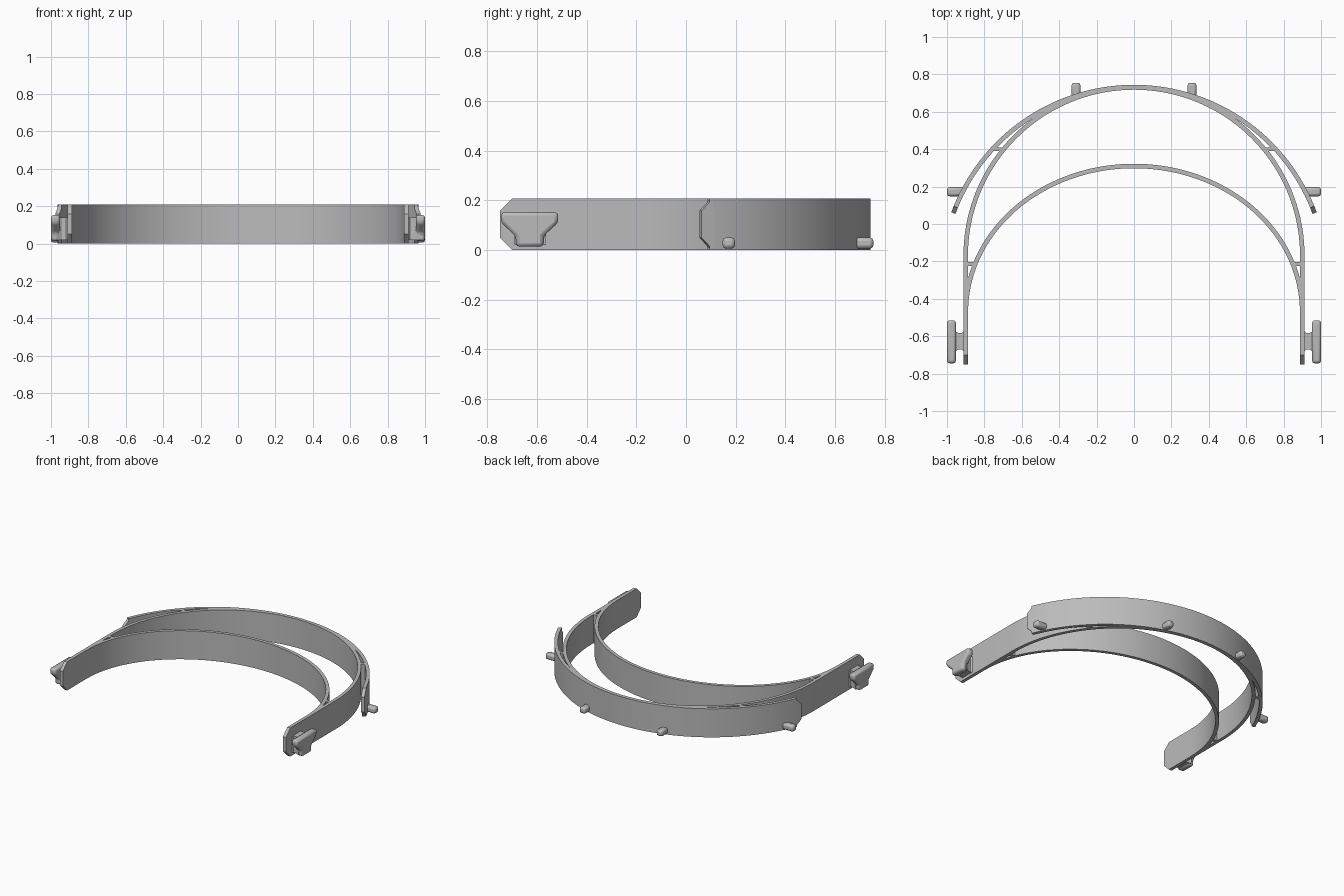
import bpy, bmesh
from math import sin, cos, pi, asin
from mathutils import Vector

if "Cube" in bpy.data.objects:
    bpy.data.objects.remove(bpy.data.objects["Cube"])

HEIGHT, THICK, CHAMFER = 0.208, 0.024, 0.05

grey = bpy.data.materials.new("plain grey")
grey.use_nodes = True
grey.diffuse_color = (0.5, 0.5, 0.5, 1)
grey.node_tree.nodes["Principled BSDF"].inputs["Base Color"].default_value = (0.5, 0.5, 0.5, 1)


def finish(name, bm, bevel=0):
    bmesh.ops.recalc_face_normals(bm, faces=bm.faces)
    mesh = bpy.data.meshes.new(name)
    bm.to_mesh(mesh)
    bm.free()
    mesh.materials.append(grey)
    obj = bpy.data.objects.new(name, mesh)
    bpy.context.collection.objects.link(obj)
    bpy.ops.object.select_all(action='DESELECT')
    obj.select_set(True)
    bpy.context.view_layer.objects.active = obj
    if bevel:
        mod = obj.modifiers.new("rounded edges", 'BEVEL')
        mod.width, mod.segments, mod.limit_method = bevel, 2, 'ANGLE'
    bpy.ops.object.shade_smooth_by_angle(angle=pi / 6)
    return obj


def band(name, path, chamfer=0):
    """Sweep an upright strip along a plan path, with clipped end corners."""
    bm = bmesh.new()
    pts = [Vector(p) for p in path]
    last = len(pts) - 1
    if chamfer:
        pts.insert(1, pts[0] + (pts[1] - pts[0]).normalized() * chamfer)
        pts.insert(-1, pts[-1] + (pts[-2] - pts[-1]).normalized() * chamfer)
        last += 2
    rings = []
    for i, p in enumerate(pts):
        d = (pts[min(i + 1, last)] - pts[max(i - 1, 0)]).normalized()
        n = Vector((-d.y, d.x)) * THICK / 2
        cut = chamfer if i in (0, last) else 0
        a, b = p + n, p - n
        rings.append([bm.verts.new((q.x, q.y, z)) for q, z in
                      ((a, cut), (b, cut), (b, HEIGHT - cut), (a, HEIGHT - cut))])
    for r, s in zip(rings, rings[1:]):
        for k in range(4):
            bm.faces.new((r[k], r[(k + 1) % 4], s[(k + 1) % 4], s[k]))
    bm.faces.new(rings[0])
    bm.faces.new(rings[-1])
    return finish(name, bm)


def prism(name, outline, lo, hi, place, bevel=0):
    """Extrude a 2D outline from lo to hi; place maps (u, v, depth) to xyz."""
    bm = bmesh.new()
    a, b = [[bm.verts.new(place(u, v, w)) for u, v in outline] for w in (lo, hi)]
    bm.faces.new(a)
    bm.faces.new(b)
    for i in range(len(a)):
        j = (i + 1) % len(a)
        bm.faces.new((a[i], a[j], b[j], b[i]))
    return finish(name, bm, bevel)


def box(name, x0, x1, y0, y1, z0, z1, bevel=0):
    return prism(name, [(x0, y0), (x1, y0), (x1, y1), (x0, y1)], z0, z1,
                 lambda u, v, w: (u, v, w), bevel)


def arc(rx, ry, cy, start=0, steps=72):
    angles = [start + (pi - 2 * start) * i / steps for i in range(steps + 1)]
    return [(rx * cos(t), cy + ry * sin(t)) for t in angles]


# The three curved bands
main_path = [(0.9, -0.75)] + arc(0.9, 0.9, -0.17) + [(-0.9, -0.75)]
band("main_band", main_path, CHAMFER)
band("visor_band", arc(1.029, 1.029, -0.297, asin(0.345)), CHAMFER)
band("forehead_band", arc(0.899, 0.78, -0.47))

hook_outline = [(-0.745, 0.152), (-0.515, 0.152), (-0.515, 0.11), (-0.575, 0.055),
                (-0.575, 0.013), (-0.685, 0.013), (-0.685, 0.055), (-0.745, 0.11)]
neck_outline = [(0.9, -0.565), (0.92, -0.582), (0.94, -0.582), (0.97, -0.565),
                (0.97, -0.69), (0.94, -0.672), (0.92, -0.672), (0.9, -0.69)]

for side, s in (("left", 1), ("right", -1)):
    # Struts joining the bands
    box(side + "_visor_strut", s * 0.695, s * 0.755, 0.39, 0.41, 0, HEIGHT)
    box(side + "_forehead_strut", s * 0.845, s * 0.9, -0.225, -0.203, 0, HEIGHT)
    # Strap hook with its neck
    prism(side + "_hook", hook_outline, 0.952, 1.0,
          lambda u, v, w: (s * w, u, v), 0.014)
    prism(side + "_hook_neck", neck_outline, 0.02, 0.14,
          lambda u, v, w: (s * u, v, w))
    # Pegs along the visor
    box(side + "_side_peg", s * 0.91, s * 1.0, 0.148, 0.197, 0.005, 0.05, 0.014)
    box(side + "_back_peg", s * 0.286, s * 0.334, 0.675, 0.755, 0.005, 0.05, 0.014)
